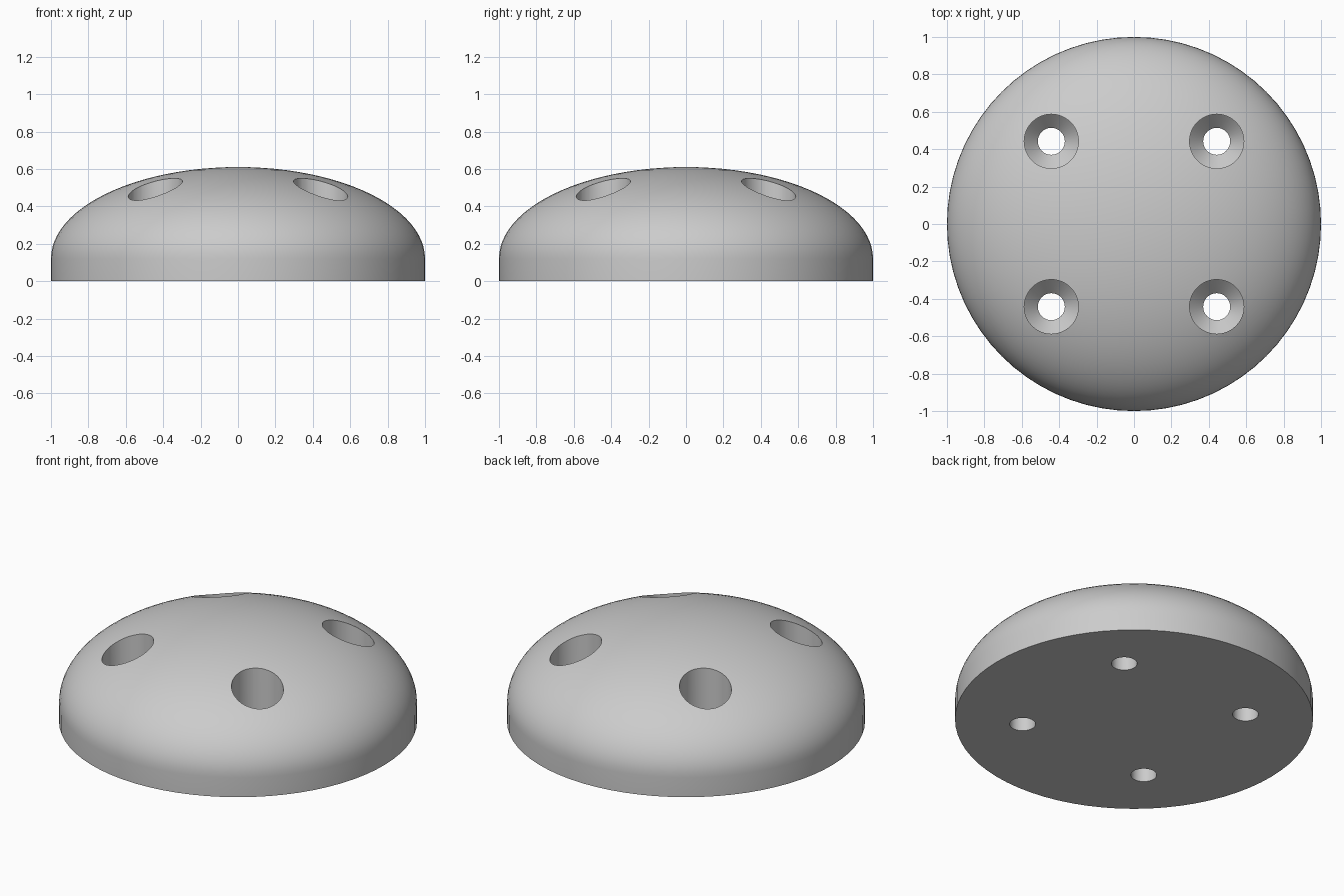
import bpy, bmesh, math

default = bpy.data.objects.get("Cube")
if default:
    bpy.data.objects.remove(default, do_unlink=True)

grey = bpy.data.materials.new("plain grey")
grey.use_nodes = True
COLOUR = (0.6, 0.6, 0.6, 1)
grey.diffuse_color = COLOUR
grey.node_tree.nodes["Principled BSDF"].inputs["Base Color"].default_value = COLOUR


def revolve(name, profile, steps, x=0, y=0):
    """Spin a closed (radius, height) profile, with both ends on the axis."""
    bm = bmesh.new()
    verts = [bm.verts.new((r, 0, z)) for r, z in profile]
    edges = [bm.edges.new(pair) for pair in zip(verts, verts[1:])]
    bmesh.ops.spin(bm, geom=verts + edges, cent=(0, 0, 0), axis=(0, 0, 1),
                   angle=math.tau, steps=steps, use_duplicate=False)
    bmesh.ops.remove_doubles(bm, verts=bm.verts, dist=1e-5)
    bmesh.ops.recalc_face_normals(bm, faces=bm.faces)
    mesh = bpy.data.meshes.new(name)
    bm.to_mesh(mesh)
    bm.free()
    mesh.materials.append(grey)
    obj = bpy.data.objects.new(name, mesh)
    obj.location = (x, y, 0)
    bpy.context.collection.objects.link(obj)
    return obj


# Domed foot: straight rim, then a quarter ellipse up to the crown
RIM, HEIGHT, RINGS = 0.12, 0.61, 24
profile = [(0, 0), (1, 0)]
for i in range(RINGS + 1):
    a = math.pi / 2 * i / RINGS
    profile.append((math.cos(a) if i < RINGS else 0,
                    RIM + (HEIGHT - RIM) * math.sin(a)))
dome = revolve("domed_foot", profile, 72)

# Four countersunk screw holes
OUTER, INNER, OFFSET = 0.145, 0.072, 0.442
hole = [(0, -0.1), (INNER, -0.1), (INNER, 0.12), (OUTER, 0.195), (OUTER, 0.8), (0, 0.8)]
for sx in (-1, 1):
    for sy in (-1, 1):
        cutter = revolve("screw_hole_cutter", hole, 48, sx * OFFSET, sy * OFFSET)
        cutter.hide_render = True
        cut = dome.modifiers.new("screw_hole", 'BOOLEAN')
        cut.operation = 'DIFFERENCE'
        cut.solver = 'EXACT'
        cut.object = cutter
        bpy.context.view_layer.objects.active = dome
        bpy.ops.object.modifier_apply(modifier=cut.name)
        bpy.data.objects.remove(cutter, do_unlink=True)

bpy.ops.object.select_all(action='DESELECT')
dome.select_set(True)
bpy.context.view_layer.objects.active = dome
bpy.ops.object.shade_smooth_by_angle(angle=math.radians(30))
